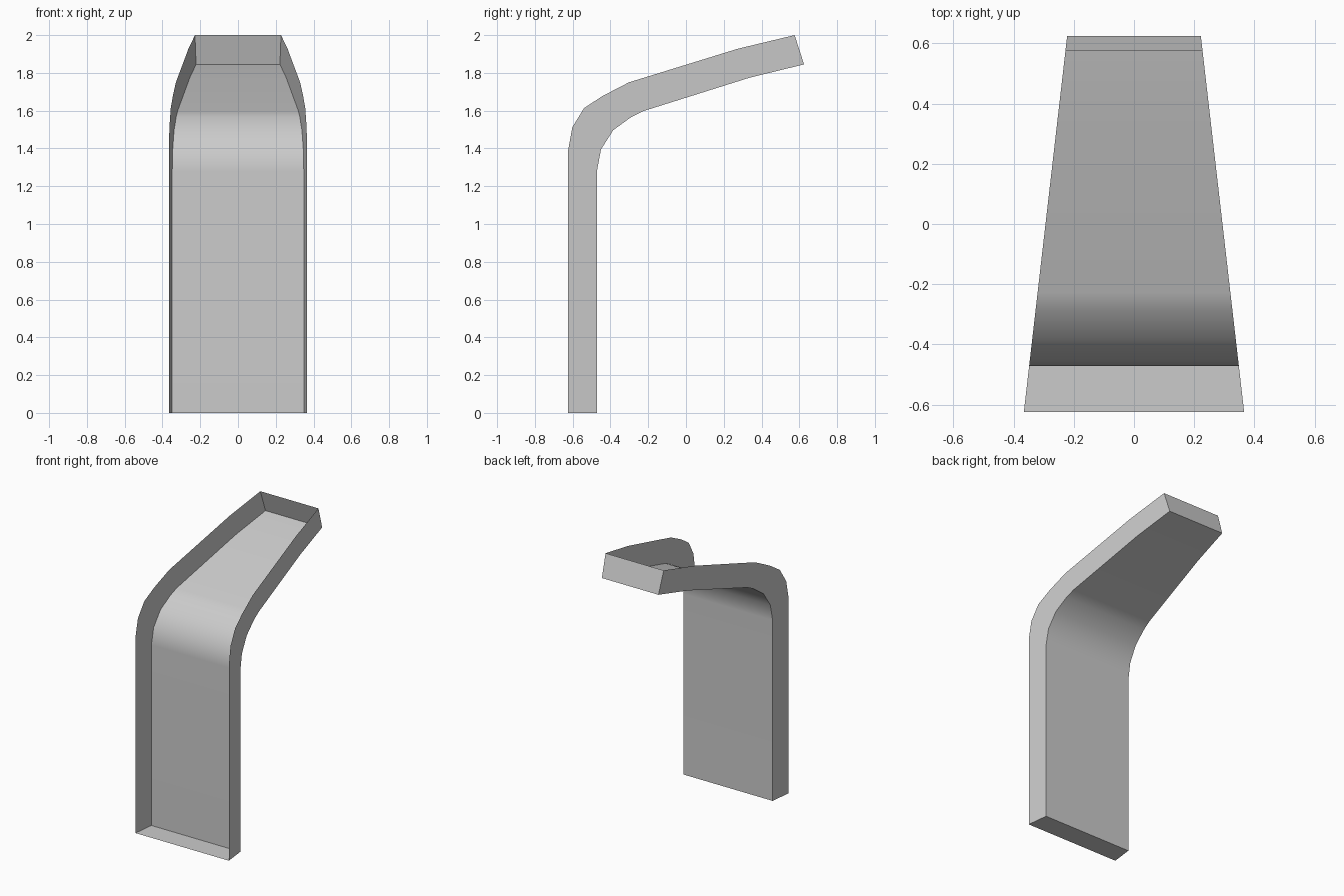
import bpy, bmesh, math

if "Cube" in bpy.data.objects:
    bpy.data.objects.remove(bpy.data.objects["Cube"])

# Bent side profile (y, z), bottom to top: open rim edge and recessed panel edge
RIM = [(-0.625, 0), (-0.625, 1.385), (-0.602, 1.512), (-0.54, 1.613),
       (-0.445, 1.676), (-0.302, 1.75), (0.275, 1.928), (0.575, 2.0)]
PANEL = [(-0.472, 0), (-0.472, 1.278), (-0.45, 1.395), (-0.385, 1.497),
         (-0.29, 1.566), (-0.228, 1.597), (0.338, 1.775), (0.625, 1.845)]


def half_width(y):
    return 0.294 - 0.1152 * y


bm = bmesh.new()


def row(profile, side):
    return [bm.verts.new((side * half_width(y), y, z)) for y, z in profile]


rim_l, rim_r = row(RIM, -1), row(RIM, 1)
pan_l, pan_r = row(PANEL, -1), row(PANEL, 1)

# Closed bent bar: side walls, inner panel, outer cover and end walls
cover = []
for i in range(len(RIM) - 1):
    j = i + 1
    bm.faces.new((rim_l[i], rim_l[j], pan_l[j], pan_l[i]))
    bm.faces.new((rim_r[i], pan_r[i], pan_r[j], rim_r[j]))
    bm.faces.new((pan_l[i], pan_l[j], pan_r[j], pan_r[i]))
    cover.append(bm.faces.new((rim_l[i], rim_r[i], rim_r[j], rim_l[j])))
for i in (0, -1):
    bm.faces.new((rim_l[i], rim_r[i], pan_r[i], pan_l[i]))
bmesh.ops.recalc_face_normals(bm, faces=bm.faces)

# Open the outer side so the bar becomes a shallow tray
bmesh.ops.delete(bm, geom=cover, context='FACES_ONLY')

mesh = bpy.data.meshes.new("bent_tray")
bm.to_mesh(mesh)
bm.free()
tray = bpy.data.objects.new("bent_tray", mesh)
bpy.context.collection.objects.link(tray)

# Smooth bend with flat long panels
bpy.context.view_layer.objects.active = tray
tray.select_set(True)
bpy.ops.object.shade_smooth_by_angle(angle=math.radians(40))
weighted = tray.modifiers.new("flat_panels", 'WEIGHTED_NORMAL')
weighted.keep_sharp = True
